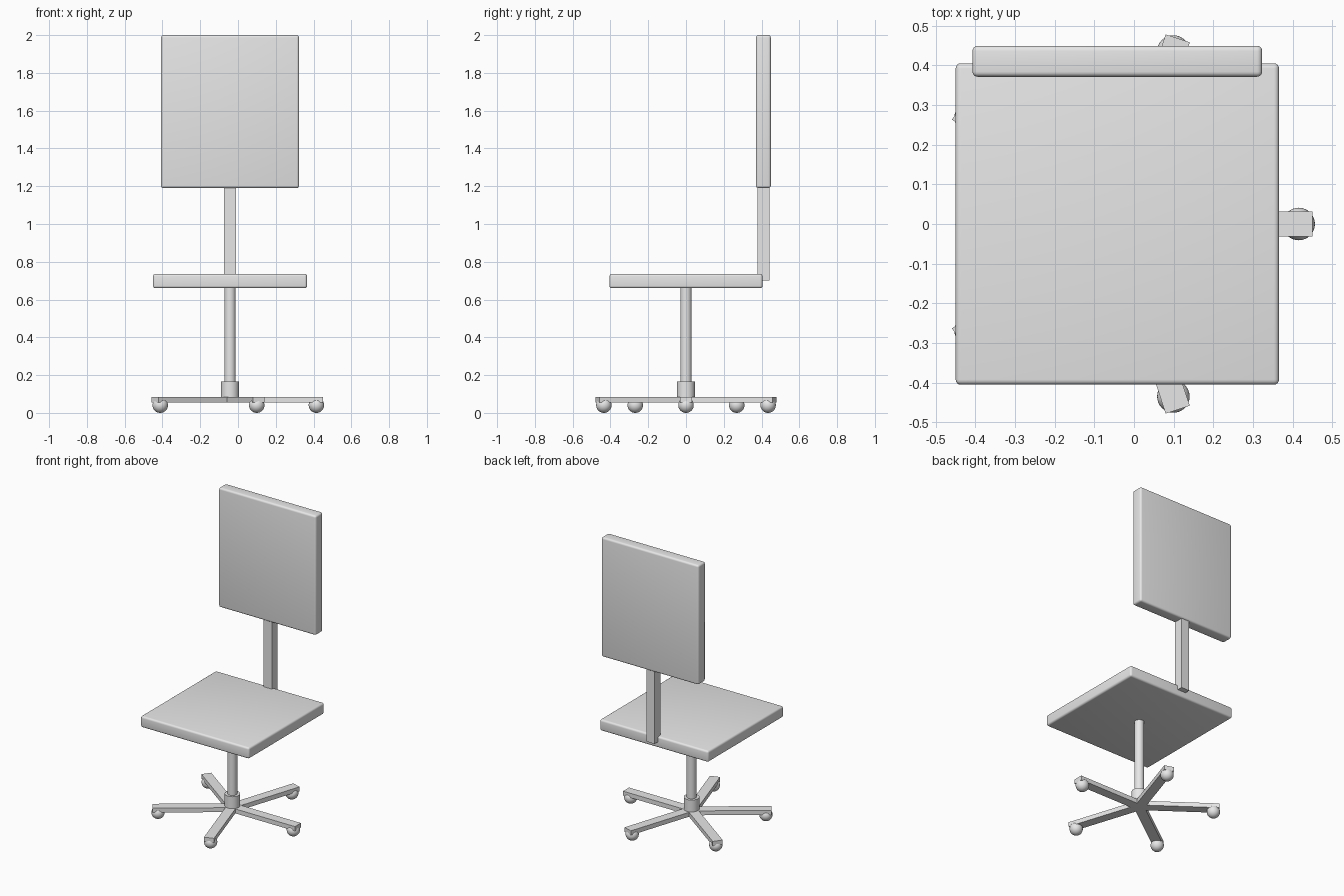
import bpy
from math import cos, sin, tau

cube = bpy.data.objects.get("Cube")
if cube:
    bpy.data.objects.remove(cube, do_unlink=True)

AXIS = -0.042  # x of the central column

grey = bpy.data.materials.new("plain_grey")
grey.use_nodes = True
grey.diffuse_color = (0.8, 0.8, 0.8, 1)
grey.node_tree.nodes["Principled BSDF"].inputs["Base Color"].default_value = (0.8, 0.8, 0.8, 1)


def finish(name):
    obj = bpy.context.object
    obj.name = name
    obj.data.materials.append(grey)
    return obj


def box(name, center, size, turn=0, bevel=0):
    bpy.ops.mesh.primitive_cube_add(size=1, location=center, rotation=(0, 0, turn))
    obj = finish(name)
    obj.scale = size
    bpy.ops.object.transform_apply(location=False, rotation=False, scale=True)
    if bevel:
        mod = obj.modifiers.new("rounded_edges", "BEVEL")
        mod.width = bevel
        mod.segments = 4
        bpy.ops.object.modifier_apply(modifier=mod.name)
        bpy.ops.object.shade_smooth_by_angle()
    return obj


def tube(name, radius, low, high):
    bpy.ops.mesh.primitive_cylinder_add(vertices=32, radius=radius, depth=high - low,
                                        location=(AXIS, 0, (low + high) / 2))
    finish(name)
    bpy.ops.object.shade_smooth_by_angle()


# Cushions and back support
box("seat", (AXIS, 0, 0.698), (0.815, 0.81, 0.076), bevel=0.013)
box("backrest", (AXIS, 0.41, 1.595), (0.73, 0.078, 0.81), bevel=0.013)
box("back_post", (AXIS, 0.41, 0.96), (0.062, 0.062, 0.52))

# Central column and hub
tube("column", 0.03, 0.08, 0.68)
tube("hub", 0.048, 0.06, 0.165)

# Five legs, each with a ball caster
for i in range(5):
    a = i * tau / 5
    box(f"leg_{i + 1}", (AXIS + 0.246 * cos(a), 0.246 * sin(a), 0.069),
        (0.492, 0.064, 0.03), turn=a)
    bpy.ops.mesh.primitive_uv_sphere_add(segments=32, ring_count=16, radius=0.041,
                                         location=(AXIS + 0.457 * cos(a), 0.457 * sin(a), 0.041))
    finish(f"caster_{i + 1}")
    bpy.ops.object.shade_smooth()
